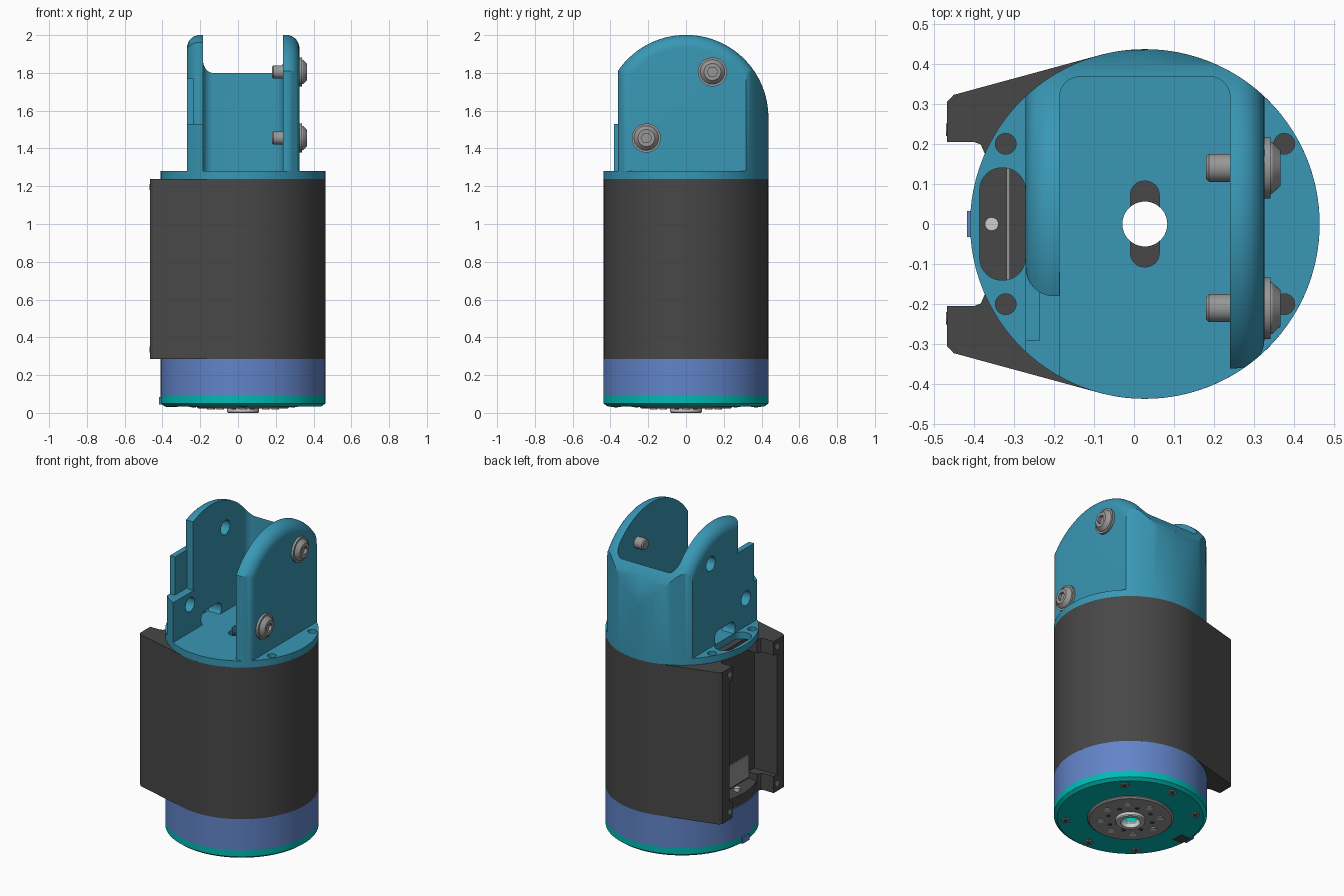
import bpy, bmesh, math
from mathutils import Vector, Matrix

if "Cube" in bpy.data.objects:
    bpy.data.objects.remove(bpy.data.objects["Cube"], do_unlink=True)

CX, R = 0.027, 0.436          # main axis and radius
ARC_Z = 1.565                 # centre height of the bracket's rounded top


def material(name, r, g, b):
    m = bpy.data.materials.new(name)
    m.use_nodes = True
    m.diffuse_color = (r, g, b, 1)
    m.node_tree.nodes["Principled BSDF"].inputs["Base Color"].default_value = (r, g, b, 1)
    return m


CYAN = material("bracket blue", 0.04, 0.31, 0.46)
DARK = material("charcoal", 0.063, 0.063, 0.063)
BLUE = material("housing blue", 0.12, 0.23, 0.58)
TEAL = material("teal", 0.0, 0.50, 0.46)
STEEL = material("steel", 0.31, 0.31, 0.31)
LIGHT = material("light steel", 0.62, 0.62, 0.62)


def loft(name, rings, mat):
    """Closed solid through equal-sized rings of points."""
    bm = bmesh.new()
    loops = [[bm.verts.new(p) for p in ring] for ring in rings]
    n = len(loops[0])
    for a, b in zip(loops, loops[1:]):
        for i in range(n):
            bm.faces.new((a[i], a[(i + 1) % n], b[(i + 1) % n], b[i]))
    bm.faces.new(loops[0][::-1])
    bm.faces.new(loops[-1])
    bmesh.ops.recalc_face_normals(bm, faces=bm.faces)
    me = bpy.data.meshes.new(name)
    bm.to_mesh(me)
    bm.free()
    me.materials.append(mat)
    ob = bpy.data.objects.new(name, me)
    bpy.context.collection.objects.link(ob)
    return ob


def prism(name, outline, z0, z1, mat):
    return loft(name, [[(x, y, z) for x, y in outline] for z in (z0, z1)], mat)


def box(name, x0, x1, y0, y1, z0, z1, mat):
    return prism(name, [(x0, y0), (x1, y0), (x1, y1), (x0, y1)], z0, z1, mat)


def turned(name, profile, mat, x=CX, y=0.0, z=0.0, axis="z", sides=96):
    """Solid of (radius, distance) steps along the z or x axis."""
    rings = []
    for r, d in profile:
        ring = []
        for i in range(sides):
            a = math.tau * i / sides
            u, v = r * math.cos(a), r * math.sin(a)
            ring.append((x + u, y + v, z + d) if axis == "z" else (x + d, y + u, z + v))
        rings.append(ring)
    return loft(name, rings, mat)


def stadium(cx, cy, hx, hy, r, steps=8):
    pts = []
    for k, (sx, sy) in enumerate(((1, 1), (-1, 1), (-1, -1), (1, -1))):
        for i in range(steps + 1):
            a = math.pi / 2 * (k + i / steps)
            pts.append((cx + sx * (hx - r) + r * math.cos(a), cy + sy * (hy - r) + r * math.sin(a)))
    return pts


def boolean(ob, other, op="DIFFERENCE"):
    mod = ob.modifiers.new("cut", "BOOLEAN")
    mod.operation, mod.solver, mod.object = op, "EXACT", other
    bpy.context.view_layer.update()
    dg = bpy.context.evaluated_depsgraph_get()
    me = bpy.data.meshes.new_from_object(ob.evaluated_get(dg))
    ob.modifiers.clear()
    ob.data = me
    mat = ob.data.materials[0]
    me.materials.clear()
    me.materials.append(mat)
    for p in me.polygons:
        p.material_index = 0
    bpy.data.objects.remove(other, do_unlink=True)


def bore(ob):
    boolean(ob, turned("bore_cutter", [(0.056, -1), (0.056, 3)], DARK, sides=48))


# Output flange and hub at the bottom
ring = turned("bottom_ring", [(R - 0.02, 0.035), (R, 0.05), (R, 0.09)], TEAL)
hub = turned("output_hub", [(0.235, 0.022), (0.245, 0.03), (0.245, 0.06)], STEEL)
lip = turned("hub_lip", [(0.08, 0), (0.085, 0.006), (0.085, 0.04)], LIGHT, sides=48)
for part in (ring, hub, lip):
    bore(part)
for i in range(8):
    a = math.tau * i / 8
    c, s = math.cos(a), math.sin(a)
    turned("hub_pin", [(0.02, 0.018), (0.02, 0.03)], LIGHT, CX + 0.17 * c, 0.17 * s, sides=20)
    turned("hub_small_hole", [(0.012, 0.019), (0.012, 0.03)], DARK,
           CX + 0.13 * math.cos(a + 0.39), 0.13 * math.sin(a + 0.39), sides=16)
    if i not in (0, 4):
        x, y = CX + 0.37 * c, 0.37 * s
        turned("flange_screw", [(0.026, 0.03), (0.026, 0.04)], STEEL, x, y, sides=24)
        turned("screw_socket", [(0.012, 0.028), (0.012, 0.034)], DARK, x, y, sides=6)
box("connector", -0.417, -0.39, -0.033, 0.033, 0.045, 0.085, BLUE)
box("connector_plate", -0.38, -0.32, -0.035, 0.035, 0.031, 0.037, DARK)

# Blue motor housing
bore(turned("motor_housing", [(R, 0.09), (R, 0.286)], BLUE))

# Dark shell with flared sides and an open channel on one side
half = [(CX + R * math.cos(math.radians(a)), R * math.sin(math.radians(a))) for a in range(0, 107, 2)]
half += [(-0.45, 0.322), (-0.466, 0.305), (-0.466, 0.205), (-0.4, 0.205), (-0.382, 0.198), (-0.372, 0.175)]
outline = half + [(x, -y) for x, y in half[:0:-1]]
shell = prism("main_shell", outline, 0.286, 1.238, DARK)
boolean(shell, box("pocket_cutter", -0.6, -0.31, -0.235, 0.235, 0.39, 1.15, DARK))
boolean(shell, box("channel_cutter", -0.6, -0.31, -0.175, 0.175, 0.345, 1.3, DARK))
bore(shell)
floor = turned("shell_floor", [(R - 0.004, 0.288), (R - 0.004, 0.35)], DARK)
bore(floor)
box("pocket_board", -0.318, -0.3, -0.17, 0.17, 0.36, 0.5, STEEL)
turned("floor_screw", [(0.017, 0.34), (0.017, 0.37)], LIGHT, -0.355, 0, sides=20)
for s in (-1, 1):
    for z in (0.335, 1.195):
        turned("tab_screw_hole", [(0.016, -0.003), (0.016, 0.003)], STEEL, -0.466, s * 0.235, z, "x", 16)

# Top disc with its openings
disc = turned("top_disc", [(R, 1.238), (R, 1.28)], CYAN)
for x in (-0.32, 0.375):
    for y in (-0.2, 0.2):
        boolean(disc, turned("hole_cutter", [(0.026, 1.2), (0.026, 1.3)], DARK, x, y, sides=24))
boolean(disc, prism("slot_cutter", stadium(-0.328, 0, 0.057, 0.14, 0.055), 1.2, 1.3, DARK))
boolean(disc, prism("centre_slot_cutter", stadium(CX, 0, 0.036, 0.107, 0.034), 1.2, 1.3, DARK))
bore(disc)


# Bracket: rounded cheeks trimmed by the main cylinder
def cheek_ring(x, inset, front):
    r = R - inset
    y0 = front + inset
    a0, n = math.acos(y0 / r), 40
    pts = [(x, y0, 1.26)]
    pts += [(x, r * math.cos(a0 * (1 - i / n)), ARC_Z + r * math.sin(a0 * (1 - i / n))) for i in range(n + 1)]
    return pts + [(x, r, 1.26)]


def cheek(name, outer, front):
    fillet, sign = 0.07, math.copysign(1, outer)
    rings = [cheek_ring(CX, 0, front)]
    for i in range(9):
        t = math.pi / 2 * i / 8
        rings.append(cheek_ring(outer - sign * fillet * (1 - math.sin(t)), fillet * (1 - math.cos(t)), front))
    return loft(name, rings, CYAN)


def trim(ob):
    boolean(ob, turned("trim_cylinder", [(R, 1), (R, 2.2)], CYAN), "INTERSECT")


bracket = cheek("bracket", 0.325, -0.36)
boolean(bracket, cheek("cheek_half", -0.27, -0.18), "UNION")
trim(bracket)
boolean(bracket, prism("gap_cutter", stadium(CX, -0.3165, 0.2125, 0.6835, 0.05), 1.2, 2.2, DARK))

# Stepped front of the cheek on the channel side
step = box("cheek_step", -0.27, -0.185, -0.42, -0.12, 1.265, 1.53, CYAN)
trim(step)
tab = box("cheek_tab", -0.27, -0.235, -0.29, -0.11, 1.5, 1.77, CYAN)

# Bolt holes and cable opening through that cheek
BOLTS = [(0.14, 1.805), (-0.21, 1.455)]
for y, z in BOLTS:
    for part in (bracket, step):
        boolean(part, turned("bolt_cutter", [(0.045, -0.4), (0.045, -0.1)], DARK, 0, y, z, "x", 32))
opening = [Vector((0, y, z + 1.315)) for y, z in stadium(0, 0, 0.1, 0.045, 0.04)]
boolean(bracket, loft("opening_cutter", [[p + Vector((x, 0, 0)) for p in opening] for x in (-0.4, -0.15)], DARK))

# Bolts in the other cheek
for y, z in BOLTS:
    turned("bolt_shaft", [(0.028, 0.18), (0.035, 0.187), (0.035, 0.33)], STEEL, 0, y, z, "x", 32)
    turned("bolt_washer", [(0.077, 0.32), (0.077, 0.34)], STEEL, 0, y, z, "x", 40)
    head = turned("bolt_head", [(0.066, 0.335), (0.064, 0.345), (0.045, 0.365)], STEEL, 0, y, z, "x", 40)
    boolean(head, turned("socket_cutter", [(0.028, 0.347), (0.028, 0.4)], DARK, 0, y, z, "x", 6))

# Smooth shading with sharp edges kept
bpy.ops.object.select_all(action="DESELECT")
for ob in bpy.context.scene.objects:
    if ob.type == "MESH":
        ob.select_set(True)
        bpy.context.view_layer.objects.active = ob
bpy.ops.object.shade_smooth_by_angle(angle=math.radians(30))
